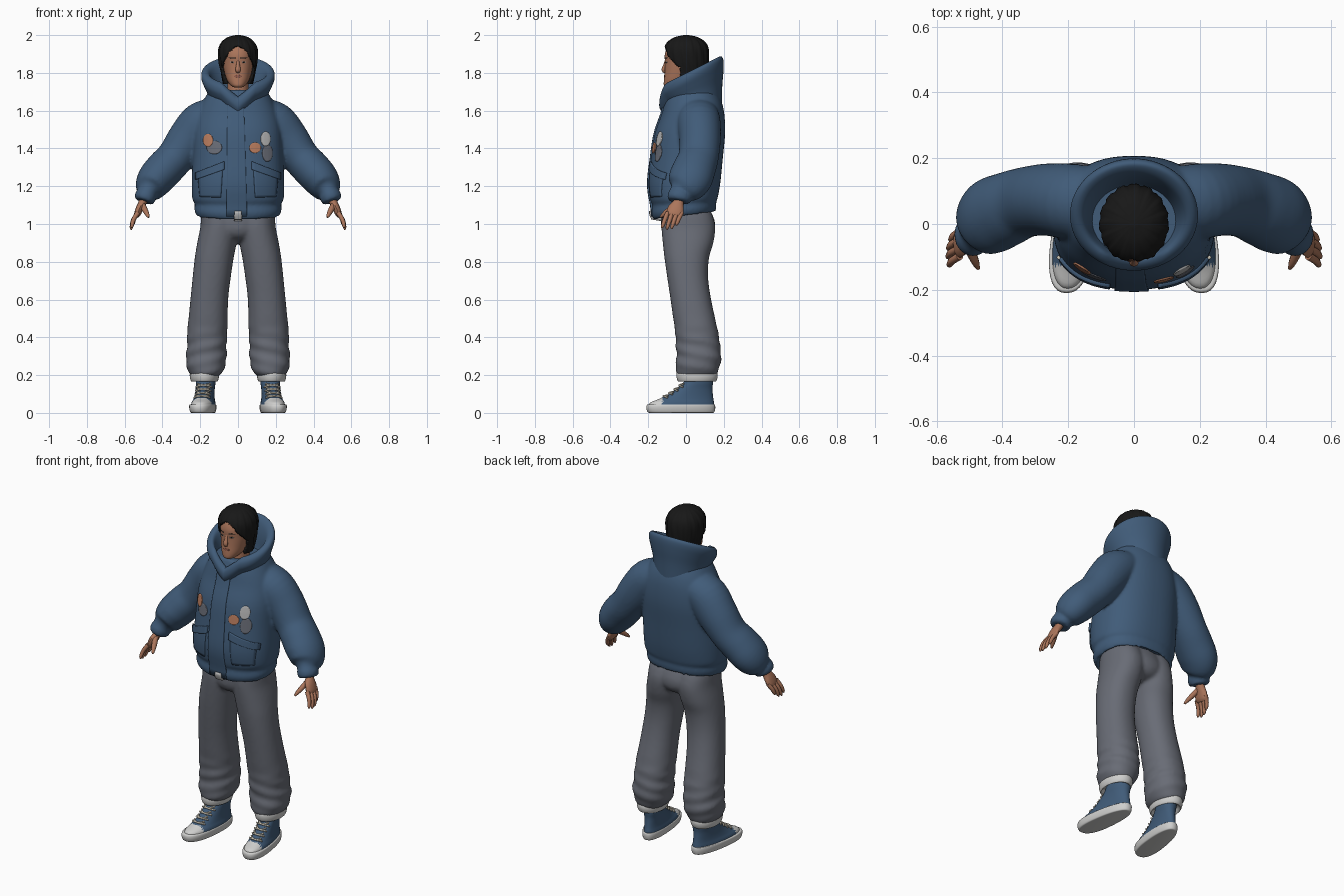
import bpy, bmesh, math
from mathutils import Vector
from mathutils.bvhtree import BVHTree

if "Cube" in bpy.data.objects:
    bpy.data.objects.remove(bpy.data.objects["Cube"])

def material(name, *rgb):
    m = bpy.data.materials.new(name)
    m.use_nodes = True
    m.diffuse_color = (*rgb, 1)
    m.node_tree.nodes["Principled BSDF"].inputs["Base Color"].default_value = (*rgb, 1)
    return m

BLUE, GREY = material("denim blue", .052, .106, .19), material("trouser grey", .14, .15, .18)
SKIN, HAIR = material("skin", .41, .18, .105), material("hair black", .009, .009, .009)
WHITE, CREAM = material("off white", .62, .62, .61), material("lace cream", .58, .54, .45)
ORANGE, PALE = material("patch orange", .48, .2, .11), material("pale grey", .46, .46, .46)
LIP = material("lip", .28, .1, .07)

def finish(name, bm, *mats):
    bmesh.ops.recalc_face_normals(bm, faces=bm.faces)
    me = bpy.data.meshes.new(name)
    bm.to_mesh(me)
    bm.free()
    for m in mats:
        me.materials.append(m)
    me.shade_smooth()
    me.set_sharp_from_angle(angle=math.radians(55))
    ob = bpy.data.objects.new(name, me)
    bpy.context.scene.collection.objects.link(ob)
    return ob

def blend(name, parts, mat, voxel, repeats):
    """Fuse overlapping solids into one soft garment."""
    whole = bmesh.new()
    for bm in parts:
        me = bpy.data.meshes.new("part")
        bm.to_mesh(me)
        bm.free()
        whole.from_mesh(me)
        bpy.data.meshes.remove(me)
    ob = finish(name, whole, mat)
    fuse = ob.modifiers.new("Fuse", "REMESH")
    fuse.mode, fuse.voxel_size, fuse.use_smooth_shade = "VOXEL", voxel, True
    ob.modifiers.new("Soften", "SMOOTH").iterations = repeats
    return ob

def thicken(ob, thickness, offset):
    mod = ob.modifiers.new("Thickness", "SOLIDIFY")
    mod.thickness, mod.offset = thickness, offset

def smooth(rows, k=4):
    """Catmull-Rom interpolation of rows of numbers."""
    out, last = [], len(rows) - 1
    for i in range(last):
        near = [rows[max(0, i - 1)], rows[i], rows[i + 1], rows[min(last, i + 2)]]
        for t in (j / k for j in range(k)):
            out.append([b + t / 2 * (c - a + t * (2*a - 5*b + 4*c - d + t * (3*b - a - 3*c + d)))
                        for a, b, c, d in zip(*near)])
    return out + [list(rows[-1])]

def skin_loops(loops):
    bm = bmesh.new()
    vs = [[bm.verts.new(p) for p in lp] for lp in loops]
    for a, b in zip(vs, vs[1:]):
        for i in range(len(a)):
            bm.faces.new((a[i - 1], a[i], b[i], b[i - 1]))
    bm.faces.new(vs[0])
    bm.faces.new(vs[-1])
    return bm

def rings(rows, cx=0, n=40, p=2, warp=lambda v, a: v, side=1, k=4):
    """Stack of level rings: height, x offset, half width, front y, back y, tilt."""
    loops = []
    for z, dx, rx, y0, y1, tilt in smooth([(*r, 0)[:6] for r in rows], k):
        loops.append([])
        for a in (math.tau * i / n for i in range(n)):
            c, s = (math.copysign(abs(f(a)) ** (2 / p), f(a)) for f in (math.cos, math.sin))
            y = (y0 + y1) / 2 + s * (y1 - y0) / 2
            v = warp(Vector((cx + dx + rx * c, y, z + tilt * (y - .02))), a)
            loops[-1].append((v.x * side, v.y, v.z))
    return skin_loops(loops)

def tube(rows, n=12, ref=(0, 1, 0), side=1, k=4):
    """Tube along a path: x, y, z, radius along ref, other radius."""
    pts, loops = smooth(rows, k), []
    for i, (x, y, z, ra, rb) in enumerate(pts):
        t = (Vector(pts[min(i + 1, len(pts) - 1)][:3]) - Vector(pts[max(i - 1, 0)][:3])).normalized()
        a = (Vector(ref) - t * t.dot(Vector(ref))).normalized()
        ring = [Vector((x, y, z)) + a * ra * math.cos(q) + t.cross(a) * rb * math.sin(q)
                for q in (math.tau * j / n for j in range(n))]
        loops.append([(v.x * side, v.y, v.z) for v in ring])
    return skin_loops(loops)

def surface(ob):
    return BVHTree.FromPolygons([v.co for v in ob.data.vertices], [p.vertices[:] for p in ob.data.polygons])

def quad(*corners):
    """Four (x, z) corners in order: low left, low right, top right, top left."""
    return lambda u, v: [((1-u)*(1-v)*p + (1+u)*(1-v)*q + (1+u)*(1+v)*r + (1-u)*(1+v)*s) / 4
                         for p, q, r, s in zip(*corners)]

def oval(x, z, rx, rz):
    return lambda u, v: (x + rx*u*math.sqrt(1 - v*v/2), z + rz*v*math.sqrt(1 - u*u/2))

def drape(name, mat, tree, shape, rise, n=10):
    """Plate laid on the front of a surface, standing out by rise."""
    bm, grid, y = bmesh.new(), [], -.1
    for j in range(n + 1):
        grid.append([])
        for i in range(n + 1):
            x, z = shape(2 * i / n - 1, 2 * j / n - 1)
            hit = tree.ray_cast(Vector((x, -1, z)), Vector((0, 1, 0)))[0]
            y = hit.y if hit else y
            grid[-1].append(bm.verts.new((x, y, z)))
    for a, b in zip(grid, grid[1:]):
        for i in range(n):
            bm.faces.new((a[i], a[i + 1], b[i + 1], b[i]))
    thicken(finish(name, bm, mat), 2 * rise, 0)

# Jacket: body and padded sleeves with gathered wrists
body = [rings([
    (1.08, 0, .19, -.14, .14, .1), (1.045, 0, .212, -.165, .152, .12), (1.075, 0, .23, -.183, .16, .1),
    (1.11, 0, .229, -.178, .16, .05), (1.135, 0, .242, -.19, .168, .03), (1.22, 0, .245, -.2, .182, 0),
    (1.35, 0, .24, -.185, .195, 0), (1.48, 0, .235, -.165, .207, 0), (1.58, 0, .215, -.13, .203, 0),
    (1.65, 0, .185, -.112, .188, 0), (1.71, 0, .15, -.09, .16, 0)], n=56, p=2.3)]
sleeves = [tube([
    (.11, .06, 1.585, .11, .09), (.19, .068, 1.535, .115, .115), (.262, .074, 1.448, .11, .112),
    (.33, .066, 1.355, .107, .1), (.386, .045, 1.295, .113, .101), (.436, .022, 1.238, .116, .097),
    (.468, -.008, 1.19, .098, .08), (.481, -.027, 1.167, .061, .053), (.488, -.033, 1.15, .064, .057),
    (.5, -.038, 1.125, .06, .052), (.502, -.039, 1.12, .04, .035)], n=32, side=s) for s in (1, -1)]
jacket = blend("jacket", body + sleeves, BLUE, .009, 4)

# Tall padded collar, rolled over, with a V opening at the front
def notch(v, a):
    return v - Vector((0, 0, .065 * max(0, 1 - abs(v.x) / .09))) if v.y < 0 else v

finish("collar", rings([
    (1.62, 0, .15, -.11, .19, .1), (1.68, 0, .16, -.115, .192, .3), (1.725, 0, .178, -.129, .198, .45),
    (1.765, 0, .193, -.141, .199, .5), (1.795, 0, .192, -.139, .193, .5), (1.808, 0, .174, -.124, .177, .5),
    (1.797, 0, .152, -.107, .152, .48), (1.75, 0, .135, -.095, .132, .45), (1.68, 0, .12, -.085, .12, .35),
    (1.62, 0, .1, -.07, .1, .2)], n=64, warp=notch), BLUE)

# Placket, pockets, hem fastener and chest patches
coat = surface(jacket)
drape("placket", BLUE, coat, quad((-.06, 1.04), (.048, 1.04), (.03, 1.66), (-.055, 1.66)), .007, 16)
drape("hem_fastener", PALE, coat, quad((-.022, 1.022), (.022, 1.022), (.018, 1.068), (-.018, 1.068)), .012, 4)
for s, label in ((1, "left"), (-1, "right")):
    drape(label + "_pocket", BLUE, coat,
          quad((s*.09, 1.14), (s*.2, 1.145), (s*.21, 1.25), (s*.08, 1.3)), .005)
    drape(label + "_pocket_flap", BLUE, coat,
          quad((s*.072, 1.288), (s*.218, 1.235), (s*.22, 1.27), (s*.072, 1.33)), .011)
for name, mat, spot, rise in (
        ("right_grey_patch", GREY, (-.125, 1.405, .04, .035), .003),
        ("right_orange_patch", ORANGE, (-.157, 1.443, .025, .034), .0045),
        ("left_grey_patch", GREY, (.155, 1.375, .027, .045), .003),
        ("left_pale_patch", PALE, (.145, 1.45, .025, .038), .0045),
        ("left_orange_patch", ORANGE, (.09, 1.403, .03, .028), .0045)):
    drape(name, mat, coat, oval(*spot), rise)

# Trousers: two legs fused with the seat, lightly creased above the ankles
def creases(v, a):
    bump = .005 * math.sin(85 * v.z + 2 * a) * max(0, 1 - abs(v.z - .32) / .2)
    return v + Vector((math.cos(a), math.sin(a), 0)) * bump

legs = [rings([
    (.19, .175, .07, -.03, .15), (.21, .172, .087, -.05, .165), (.25, .17, .102, -.055, .18),
    (.3, .168, .107, -.05, .187), (.36, .165, .104, -.054, .18), (.42, .163, .106, -.057, .172),
    (.6, .152, .1, -.082, .133), (.72, .139, .101, -.1, .117), (.82, .126, .103, -.114, .122),
    (.9, .112, .104, -.123, .145), (.98, .1, .1, -.13, .155), (1.04, .1, .095, -.128, .143),
    (1.09, .1, .085, -.12, .12)], p=2.2, warp=creases, side=s) for s in (1, -1)]
seat = [rings([(.9, 0, .04, -.03, .04), (.925, 0, .1, -.1, .12), (.96, 0, .15, -.127, .15),
               (1.0, 0, .17, -.132, .155), (1.04, 0, .17, -.13, .144), (1.09, 0, .16, -.12, .12)])]
blend("trousers", legs + seat, GREY, .01, 6)

def shoe_bend(v, a=0):
    return Vector((.178 + (v.x - .178) * (1 - .6 * v.y) - .12 * v.y, v.y, v.z))

# Mirrored limb ends
for s, label in ((1, "left_"), (-1, "right_")):
    finish(label + "trouser_cuff", rings([
        (.185, 0, .055, -.02, .13), (.165, 0, .068, -.04, .155), (.19, 0, .077, -.05, .167),
        (.214, 0, .074, -.046, .163), (.214, 0, .05, -.02, .14)], cx=.178, side=s), WHITE)

    # Shoes with white soles, toe caps and crossed laces
    finish(label + "sole", rings([
        (0, 0, .052, -.19, .14), (.004, 0, .06, -.203, .15), (.025, 0, .065, -.21, .155),
        (.043, 0, .064, -.206, .153), (.045, 0, .055, -.19, .145)], cx=.18, p=2.4, warp=shoe_bend, side=s), WHITE)
    shoe = finish(label + "shoe_upper", rings([
        (.035, 0, .061, -.2, .15), (.055, 0, .058, -.188, .148), (.073, 0, .053, -.145, .145),
        (.098, 0, .05, -.095, .142), (.13, 0, .05, -.05, .14), (.16, 0, .053, -.015, .143),
        (.19, 0, .053, 0, .143)], cx=.178, p=2.2, warp=shoe_bend, side=s), BLUE, WHITE)
    for f in shoe.data.polygons:
        f.material_index = int(f.center.y < -.128)
    tree = surface(shoe)
    for z, y, d in [(.088 + .019 * r, -.118 + .028 * r, d) for r in range(4) for d in (1, -1)]:
        path = []
        for t in (i / 3 - 1 for i in range(7)):
            g = shoe_bend(Vector((.178 + .036 * t, y + .02 * t * t, z + .011 * t * d)))
            hit, normal = tree.find_nearest(Vector((g.x * s, g.y, g.z)))[:2]
            path.append((*(hit + normal * .004), .005, .005))
        finish(label + "lace", tube(path, n=8, ref=(0, 0, 1), k=2), CREAM)

    # Hand
    finish(label + "palm", tube([
        (.49, -.03, 1.15, .025, .022), (.505, -.04, 1.115, .028, .021), (.52, -.052, 1.085, .042, .02),
        (.532, -.06, 1.055, .044, .018), (.538, -.063, 1.04, .036, .012)], side=s), SKIN)
    for i, length in enumerate((.9, 1, .95, .75)):
        y = -.098 + .025 * i
        finish(label + "finger", tube([
            (.53, y, 1.06, .0125, .0125), (.53 + .025*length, y - .014, 1.06 - .04*length, .0115, .0115),
            (.53 + .034*length, y - .025, 1.06 - .075*length, .0095, .0095),
            (.53 + .035*length, y - .03, 1.06 - .09*length, .004, .004)], n=8, side=s), SKIN)
    finish(label + "thumb", tube([
        (.508, -.055, 1.105, .016, .016), (.493, -.09, 1.075, .015, .015), (.48, -.12, 1.05, .011, .011),
        (.473, -.136, 1.035, .005, .005)], n=8, side=s), SKIN)

# Neck, head and nose
finish("neck", rings([(1.58, 0, .07, -.065, .09), (1.67, 0, .058, -.06, .075), (1.8, 0, .055, -.05, .08)]), SKIN)
head = finish("head", rings([
    (1.722, 0, .018, -.105, -.06), (1.733, 0, .038, -.117, -.01), (1.76, 0, .058, -.117, .04),
    (1.8, 0, .071, -.113, .08), (1.85, 0, .08, -.111, .1), (1.9, 0, .08, -.112, .1),
    (1.95, 0, .066, -.09, .085), (1.98, 0, .035, -.045, .045)], p=2.2), SKIN)
finish("nose", tube([
    (0, -.105, 1.872, .006, .005), (0, -.113, 1.845, .009, .006), (0, -.119, 1.82, .014, .01),
    (0, -.117, 1.808, .012, .008), (0, -.108, 1.802, .006, .004)], ref=(1, 0, 0)), SKIN)

# Eyes, brows and mouth
face = surface(head)
for s, label in ((1, "left_"), (-1, "right_")):
    drape(label + "eye", PALE, face, oval(s*.031, 1.857, .011, .004), .001, 6)
    drape(label + "iris", HAIR, face, oval(s*.031, 1.857, .006, .0042), .0018, 6)
    drape(label + "brow", HAIR, face, quad((s*.014, 1.876), (s*.05, 1.878), (s*.049, 1.882), (s*.014, 1.882)), .001, 6)
drape("mouth", LIP, face, oval(0, 1.782, .021, .006), .0015, 8)

# Hair: rippled cap cut open around the face
def strands(v, a):
    f = 1 + .018 * math.sin(15 * a + 25 * v.z) + .012 * math.sin(31 * a)
    return Vector((v.x * f, v.y * f, v.z))

bm = rings([(1.74, 0, .078, -.06, .09), (1.8, 0, .09, -.09, .11), (1.86, 0, .102, -.113, .12),
            (1.92, 0, .104, -.117, .119), (1.96, 0, .088, -.1, .104), (1.988, 0, .055, -.06, .065),
            (2.0, 0, .012, -.012, .015)], n=96, warp=strands, k=8)
cut = [f for f in bm.faces for c in [f.calc_center_median()]
       if c.z < 1.741 or (c.y < -.03 and c.z < 1.945 - 14 * c.x ** 2)]
bmesh.ops.delete(bm, geom=cut, context="FACES")
thicken(finish("hair", bm, HAIR), .02, -1)
